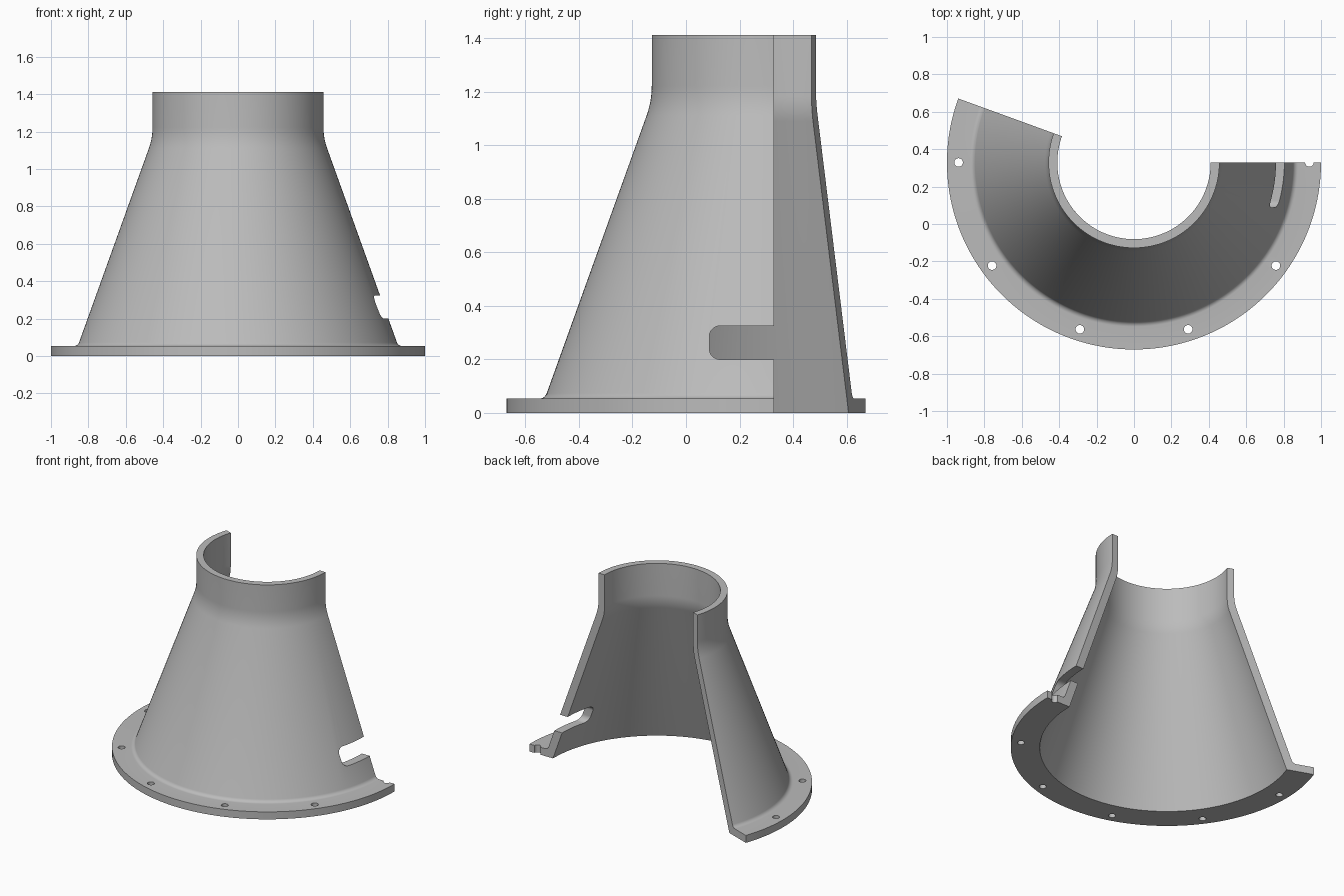
import bpy, bmesh
from math import radians, sin, cos, tan, pi
from mathutils import Vector

old = bpy.data.objects.get("Cube")
if old:
    bpy.data.objects.remove(old)

AXIS = Vector((0, 0.329, 0))       # centre line of the revolved body
START, SWEEP, STEPS = 160, 200, 100


def fillet(a, corner, b, radius, n=8):
    """Points of an arc that rounds the corner between a and b."""
    a, c, b = Vector(a), Vector(corner), Vector(b)
    u, v = (a - c).normalized(), (b - c).normalized()
    half = u.angle(v) / 2
    p, q = c + u * radius / tan(half), c + v * radius / tan(half)
    centre = c + (u + v).normalized() * radius / sin(half)
    arc = []
    for i in range(n + 1):
        d = (p - centre).lerp(q - centre, i / n).normalized()
        arc.append(tuple(centre + d * radius))
    return arc


def loft(bm, loops):
    """Closed solid through a row of matching loops of points."""
    rings = [[bm.verts.new(p) for p in loop] for loop in loops]
    count = len(rings[0])
    for r0, r1 in zip(rings, rings[1:]):
        for j in range(count):
            k = (j + 1) % count
            bm.faces.new((r0[j], r1[j], r1[k], r0[k]))
    bm.faces.new(rings[0][::-1])
    bm.faces.new(rings[-1])


def new_object(name, bm):
    bmesh.ops.recalc_face_normals(bm, faces=bm.faces[:])
    mesh = bpy.data.meshes.new(name)
    bm.to_mesh(mesh)
    bm.free()
    obj = bpy.data.objects.new(name, mesh)
    bpy.context.collection.objects.link(obj)
    return obj


def around(r, angle, z):
    return AXIS + Vector((r * cos(angle), r * sin(angle), z))


# Wall and flange section, as (radius, height)
foot_out, neck_out, top_out = (0.857, 0.053), (0.457, 1.165), (0.457, 1.412)
foot_in, neck_in, top_in = (0.815, 0), (0.41, 1.135), (0.41, 1.412)
rim = (1.0, 0.053)
profile = [(1.0, 0), rim]
profile += fillet(rim, foot_out, neck_out, 0.03, 5)
profile += fillet(foot_out, neck_out, top_out, 0.33)
profile += [top_out, top_in]
profile += fillet(top_in, neck_in, foot_in, 0.28)
profile += [foot_in]

# Sweep the section part of the way round
angles = [radians(START + SWEEP * i / STEPS) for i in range(STEPS + 1)]
bm = bmesh.new()
loft(bm, [[around(r, a, z) for r, z in profile] for a in angles])
body = new_object("flanged_cone_section", bm)

# Bolt hole cutters, the last one halved by the cut face
cut = bmesh.new()
circle = [2 * pi * i / 24 for i in range(24)]
for i in range(6):
    middle = around(0.938, radians(180 + 36 * i), 0)
    loft(cut, [[middle + Vector((0.023 * cos(t), 0.023 * sin(t), z))
                for t in circle] for z in (-0.05, 0.1)])

# Side slot cutter with rounded inner corners, as (y, z)
back, end, low, high = 0.087, 0.5, 0.2, 0.325
slot = [(end, high), (end, low)]
slot += fillet((end, low), (back, low), (back, high), 0.04)
slot += fillet((back, low), (back, high), (end, high), 0.04)
loft(cut, [[(x, y, z) for y, z in slot] for x in (0.4, 1.2)])
cutter = new_object("hole_cutter", cut)
cutter.hide_render = True

# Cut, then drop the helper
mod = body.modifiers.new("holes", "BOOLEAN")
mod.operation = "DIFFERENCE"
mod.solver = "EXACT"
mod.object = cutter
for o in bpy.context.selected_objects:
    o.select_set(False)
bpy.context.view_layer.objects.active = body
body.select_set(True)
bpy.ops.object.modifier_apply(modifier=mod.name)
bpy.data.objects.remove(cutter)
bpy.ops.object.shade_smooth_by_angle(angle=radians(25))

# Plain grey finish
grey = bpy.data.materials.new("plain_grey")
grey.use_nodes = True
colour = (0.5, 0.5, 0.5, 1)
grey.diffuse_color = colour
grey.node_tree.nodes["Principled BSDF"].inputs["Base Color"].default_value = colour
body.data.materials.clear()
body.data.materials.append(grey)
